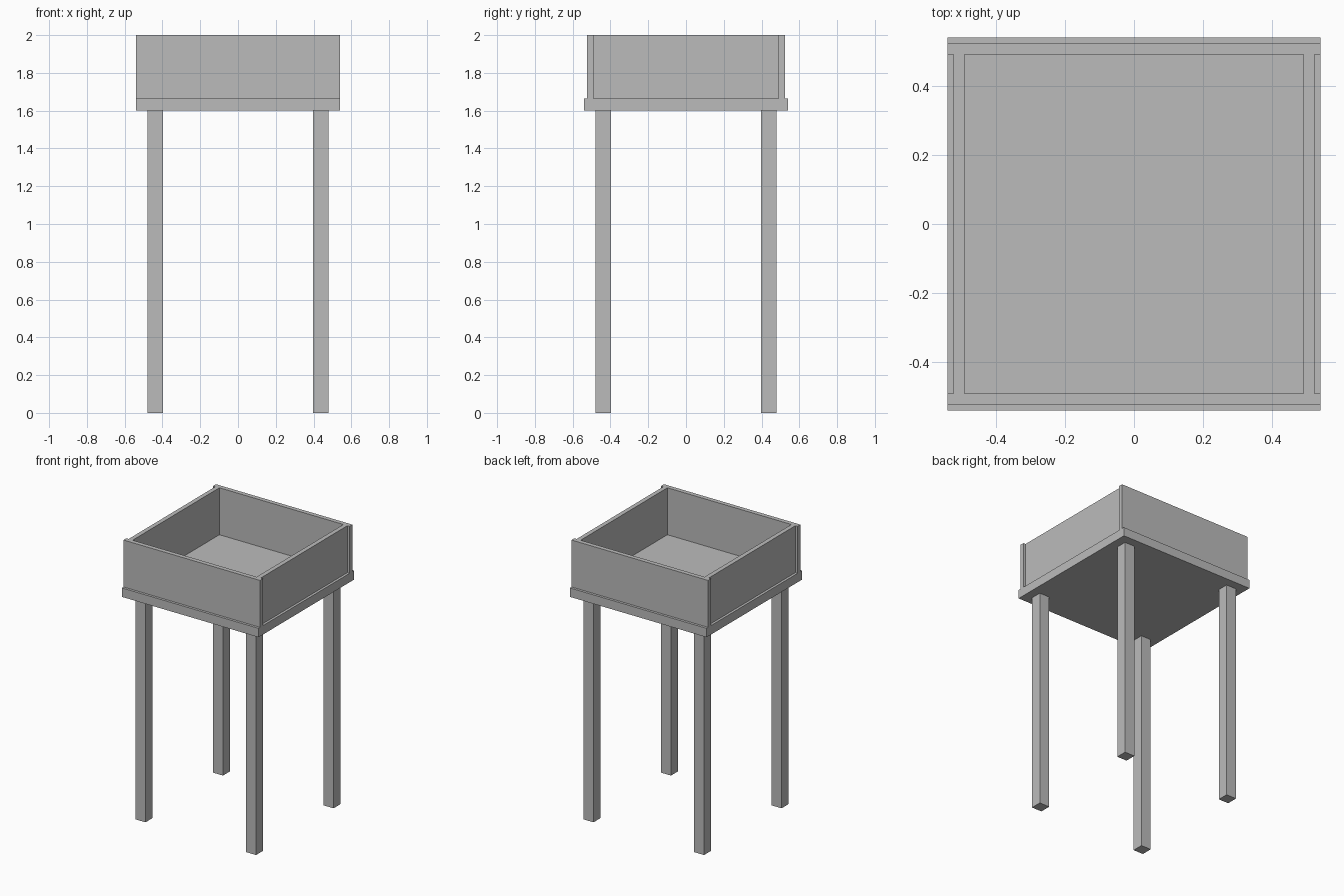
import bpy

if "Cube" in bpy.data.objects:
    bpy.data.objects.remove(bpy.data.objects["Cube"])

grey = bpy.data.materials.new("plain grey")
grey.diffuse_color = (0.5, 0.5, 0.5, 1)
grey.use_nodes = True
grey.node_tree.nodes["Principled BSDF"].inputs["Base Color"].default_value = grey.diffuse_color


def box(name, x, y, z):
    """Add a box spanning the given (min, max) ranges."""
    spans = (x, y, z)
    bpy.ops.mesh.primitive_cube_add(size=1, location=[(a + b) / 2 for a, b in spans])
    ob = bpy.context.object
    ob.name = name
    ob.scale = [b - a for a, b in spans]
    bpy.ops.object.transform_apply(location=False, rotation=False, scale=True)
    ob.data.materials.append(grey)


def mirrored(span, side):
    return tuple(sorted(side * v for v in span))


HALF = 0.541           # half width of the base
BOARD = (0.491, 0.523)  # inner and outer face of the boards
LEG = (0.398, 0.478)    # inner and outer face of the legs
BASE = (1.6, 1.664)
WALL = (BASE[1], 2.0)

# Base of the tray
box("tray_base", (-HALF, HALF), (-HALF, HALF), BASE)

# Full-width boards at front and back
for name, s in (("front_board", -1), ("back_board", 1)):
    box(name, (-HALF, HALF), mirrored(BOARD, s), WALL)

# Side boards fitted between them
for name, s in (("left_board", -1), ("right_board", 1)):
    box(name, mirrored(BOARD, s), (-BOARD[0], BOARD[0]), WALL)

# Four square legs
for yname, sy in (("front", -1), ("back", 1)):
    for xname, sx in (("left", -1), ("right", 1)):
        box(f"{yname}_{xname}_leg", mirrored(LEG, sx), mirrored(LEG, sy), (0, BASE[0]))
